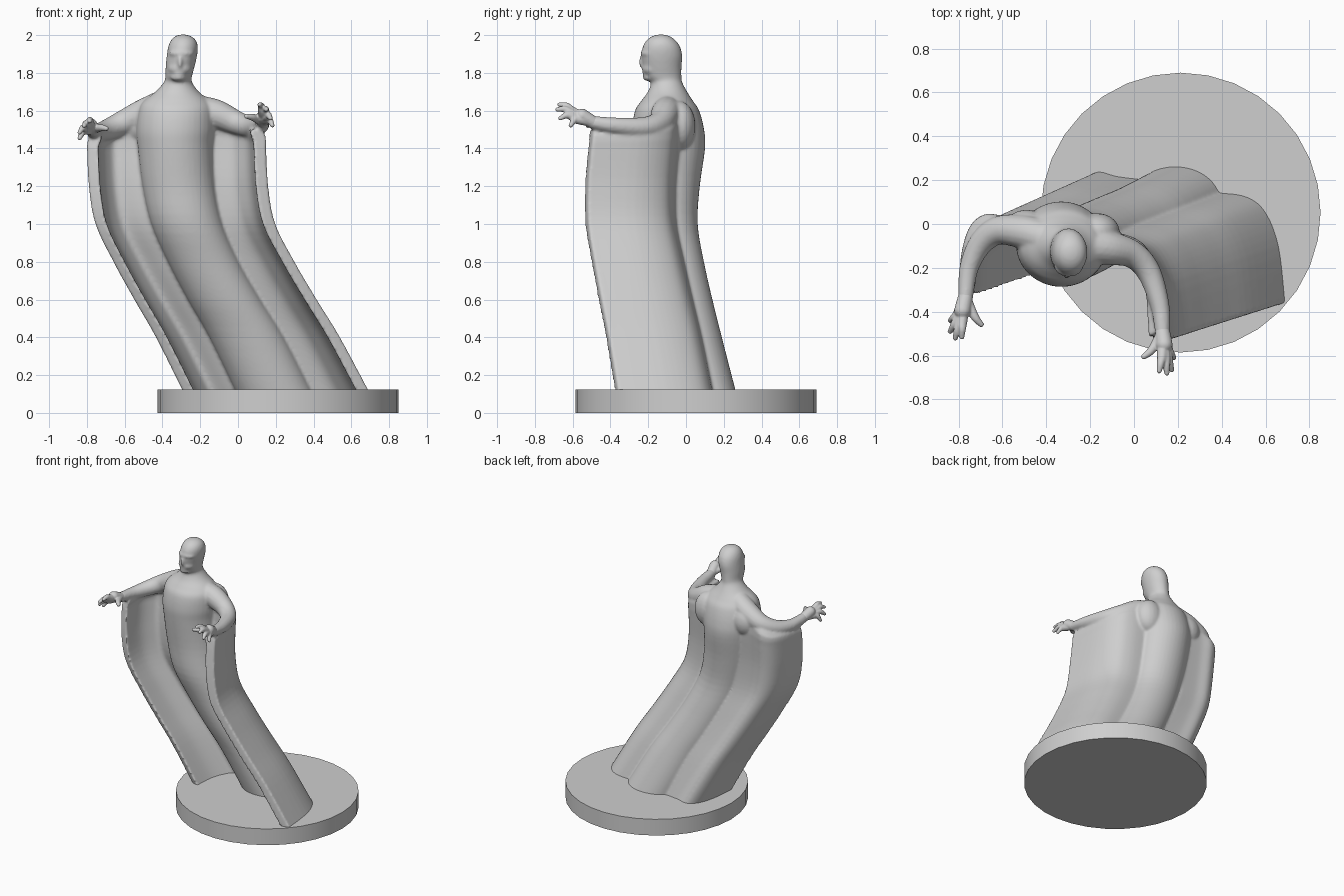
import bpy, bmesh, math
from mathutils import Vector, Matrix

if "Cube" in bpy.data.objects:
    bpy.data.objects.remove(bpy.data.objects["Cube"], do_unlink=True)

grey = bpy.data.materials.new("plain_grey")
grey.use_nodes = True
grey.diffuse_color = (0.62, 0.62, 0.62, 1)
grey.node_tree.nodes["Principled BSDF"].inputs["Base Color"].default_value = (0.62, 0.62, 0.62, 1)


def refine(rows, n):
    """Catmull-Rom interpolation through tuples of equal length."""
    out = []
    last = len(rows) - 1
    for i in range(last):
        a, b, c, d = (rows[max(0, min(last, i + k))] for k in (-1, 0, 1, 2))
        for s in range(n):
            t = s / n
            out.append(tuple(
                q + 0.5 * t * (r - p + t * (2 * p - 5 * q + 4 * r - u + t * (3 * (q - r) + u - p)))
                for p, q, r, u in zip(a, b, c, d)))
    return out + [tuple(rows[-1])]


def loft(bm, rings):
    """Closed, capped skin over equally sized rings of points."""
    rows = [[bm.verts.new(p) for p in ring] for ring in rings]
    n = len(rows[0])
    for low, high in zip(rows, rows[1:]):
        for i in range(n):
            j = (i + 1) % n
            bm.faces.new((low[i], low[j], high[j], high[i]))
    bm.faces.new(rows[0][::-1])
    bm.faces.new(rows[-1])


def ball(bm, centre, size):
    matrix = Matrix.Translation(centre) @ Matrix.Diagonal((*size, 1))
    bmesh.ops.create_uvsphere(bm, u_segments=20, v_segments=14, radius=1, matrix=matrix)


def tube(bm, points, sides=16):
    """Round limb through (x, y, z, radius) points with rounded ends."""
    path = refine(points, 6)
    rings = []
    for i, p in enumerate(path):
        ahead, behind = path[min(i + 1, len(path) - 1)], path[max(i - 1, 0)]
        turn = (Vector(ahead[:3]) - Vector(behind[:3])).to_track_quat('Z', 'Y')
        rings.append([Vector(p[:3]) + turn @ Vector(
            (p[3] * math.cos(a), p[3] * math.sin(a), 0))
            for a in (math.tau * k / sides for k in range(sides))])
    loft(bm, rings)
    for p in (path[0], path[-1]):
        ball(bm, p[:3], (p[3],) * 3)


def finish(name, bm, voxel=0, smooth=0):
    bmesh.ops.recalc_face_normals(bm, faces=bm.faces)
    mesh = bpy.data.meshes.new(name)
    bm.to_mesh(mesh)
    bm.free()
    obj = bpy.data.objects.new(name, mesh)
    bpy.context.scene.collection.objects.link(obj)
    if voxel:  # fuse the overlapping parts into one soft skin
        fuse = obj.modifiers.new("fuse", 'REMESH')
        fuse.mode = 'VOXEL'
        fuse.voxel_size = voxel
        soften = obj.modifiers.new("soften", 'SMOOTH')
        soften.factor = 0.5
        soften.iterations = smooth
        graph = bpy.context.evaluated_depsgraph_get()
        baked = bpy.data.meshes.new_from_object(obj.evaluated_get(graph))
        obj.modifiers.clear()
        obj.data = baked
    obj.data.materials.clear()
    obj.data.materials.append(grey)
    bpy.ops.object.select_all(action='DESELECT')
    obj.select_set(True)
    bpy.context.view_layer.objects.active = obj
    if voxel:
        bpy.ops.object.shade_smooth()
    else:
        bpy.ops.object.shade_smooth_by_angle()


# Round base
bm = bmesh.new()
bmesh.ops.create_cone(bm, cap_ends=True, segments=32, radius1=0.638, radius2=0.638, depth=0.125,
                      matrix=Matrix.Translation((0.213, 0.052, 0.0625)))
finish("round_base", bm)

figure = bmesh.new()

# Leaning body, neck and head: z, centre x, centre y, half width, half depth
body = [
    (0.09, 0.205, 0.11, 0.205, 0.16), (0.4, 0.05, 0.04, 0.2, 0.15),
    (0.6, -0.07, -0.01, 0.195, 0.15), (0.8, -0.18, -0.055, 0.19, 0.15),
    (1.0, -0.268, -0.095, 0.19, 0.157), (1.2, -0.312, -0.095, 0.193, 0.168),
    (1.4, -0.33, -0.09, 0.2, 0.191), (1.5, -0.33, -0.095, 0.208, 0.191),
    (1.6, -0.325, -0.1, 0.2, 0.17), (1.65, -0.325, -0.1, 0.175, 0.138),
    (1.7, -0.322, -0.098, 0.115, 0.104), (1.75, -0.318, -0.103, 0.075, 0.083),
    (1.78, -0.314, -0.12, 0.07, 0.096), (1.83, -0.307, -0.126, 0.076, 0.102),
    (1.89, -0.297, -0.128, 0.08, 0.108), (1.94, -0.291, -0.13, 0.078, 0.098),
    (1.975, -0.289, -0.132, 0.064, 0.074), (1.995, -0.29, -0.132, 0.04, 0.044),
    (2.003, -0.291, -0.132, 0.012, 0.014)]
loft(figure, [[(x + rx * math.cos(a), y + ry * math.sin(a), z)
               for a in (math.tau * k / 40 for k in range(40))]
              for z, x, y, rx, ry in refine(body, 4)])

# Shoulder blades
ball(figure, (-0.17, -0.035, 1.52), (0.105, 0.085, 0.13))
ball(figure, (-0.49, -0.02, 1.52), (0.105, 0.085, 0.11))

# Face: brow, nose, cheeks, lips and chin
ball(figure, (-0.298, -0.192, 1.903), (0.068, 0.05, 0.022))
ball(figure, (-0.307, -0.226, 1.858), (0.013, 0.026, 0.036))
ball(figure, (-0.308, -0.178, 1.822), (0.064, 0.056, 0.042))
ball(figure, (-0.313, -0.202, 1.795), (0.032, 0.03, 0.01))
ball(figure, (-0.315, -0.19, 1.775), (0.042, 0.039, 0.02))

# Lean of the cloak: height, share of the drift, backward bulge
lean = [(0.09, -0.04, 0), (0.4, 0.27, 0), (0.6, 0.5, 0), (0.8, 0.72, 0),
        (1.0, 0.91, 0), (1.2, 0.98, 0.01), (1.4, 1, 0.03)]


def cloak_wing(profile, drift):
    """Profile: (outer x, outer y, inner x, inner y, top height, y drift), body to free edge."""
    pairs = refine(profile, 5)
    rings = []

    def add_ring(t, bulge, pinch, flare, height):
        outer, inner = [], []
        for ox, oy, ix, iy, top, back in pairs:
            shift = Vector((-drift * t, -back * t + bulge, height(top)))
            a, b = Vector((ox, oy, 0)), Vector((ix, iy, 0))
            outer.append(a.lerp(b, pinch) + shift)
            inner.append(b + (b - a) * flare + shift)
        rings.append(outer + inner[::-1])

    for z, t, bulge in refine(lean, 5):
        add_ring(t, bulge, 0, 0, lambda top: z)
    # Rounded upper hem that rises towards the shoulder and swells under the arm
    for part, pinch, flare in ((0.35, 0, 0.05), (0.7, 0.07, 0.25), (1, 0.35, 0.3)):
        add_ring(1, 0.03 + 0.015 * part, pinch, flare, lambda top: 1.4 + (top - 1.4) * part)
    loft(figure, rings)


# Left and right hanging cloak panels
cloak_wing([(0.37, 0.14, 0.34, 0.06, 1.6, 0.205), (0.5, 0.125, 0.47, 0.058, 1.57, 0.21),
            (0.59, 0.06, 0.54, 0.01, 1.535, 0.2), (0.655, -0.1, 0.598, -0.11, 1.51, 0.18),
            (0.685, -0.36, 0.62, -0.38, 1.5, 0.17)], 0.535)
cloak_wing([(0.04, 0.2, 0.05, 0.09, 1.6, 0.2), (-0.08, 0.215, -0.05, 0.12, 1.57, 0.215),
            (-0.175, 0.235, -0.14, 0.155, 1.515, 0.225), (-0.245, 0.17, -0.185, 0.11, 1.485, 0.21),
            (-0.285, 0.03, -0.228, 0, 1.475, 0.185), (-0.3, -0.14, -0.24, -0.16, 1.46, 0.17)], 0.5)

# Outstretched arms
left_arm = [(-0.2, -0.1, 1.6, 0.08), (-0.11, -0.11, 1.58, 0.077), (-0.005, -0.14, 1.535, 0.063),
            (0.068, -0.22, 1.512, 0.055), (0.118, -0.37, 1.52, 0.044), (0.13, -0.49, 1.537, 0.035)]
right_arm = [(-0.42, -0.06, 1.62, 0.08), (-0.51, -0.035, 1.58, 0.077), (-0.62, -0.03, 1.53, 0.065),
             (-0.7, -0.09, 1.496, 0.055), (-0.752, -0.2, 1.485, 0.044), (-0.768, -0.33, 1.497, 0.035)]
tube(figure, left_arm)
tube(figure, right_arm)
finish("cloaked_figure", figure, 0.009, 5)


# Hands with broad palms and spread, curled fingers
def hand(name, wrist, palm, tips, thumb):
    bm = bmesh.new()
    wrist, palm = Vector(wrist), Vector(palm)
    tube(bm, [(*wrist, 0.034), (*wrist.lerp(palm, 0.6), 0.037), (*palm, 0.038)])
    for tip in map(Vector, tips):
        knuckle = palm.lerp(tip, 0.4)
        bend = knuckle.lerp(tip, 0.5) + Vector((0, 0, 0.012))
        tube(bm, [(*wrist, 0.026), (*knuckle, 0.024), (*bend, 0.018), (*tip, 0.012)], 10)
    thumb = Vector(thumb)
    bend = wrist.lerp(thumb, 0.55) + Vector((0, -0.018, 0.008))
    tube(bm, [(*wrist, 0.024), (*bend, 0.02), (*thumb, 0.013)], 10)
    finish(name, bm, 0.005, 3)


hand("left_hand", left_arm[-1][:3], (0.138, -0.55, 1.572),
     [(0.115, -0.67, 1.632), (0.15, -0.68, 1.606), (0.172, -0.665, 1.56), (0.182, -0.61, 1.522)],
     (0.045, -0.605, 1.57))
hand("right_hand", right_arm[-1][:3], (-0.782, -0.395, 1.522),
     [(-0.785, -0.515, 1.545), (-0.815, -0.52, 1.52), (-0.838, -0.49, 1.485), (-0.838, -0.44, 1.455)],
     (-0.697, -0.458, 1.505))
